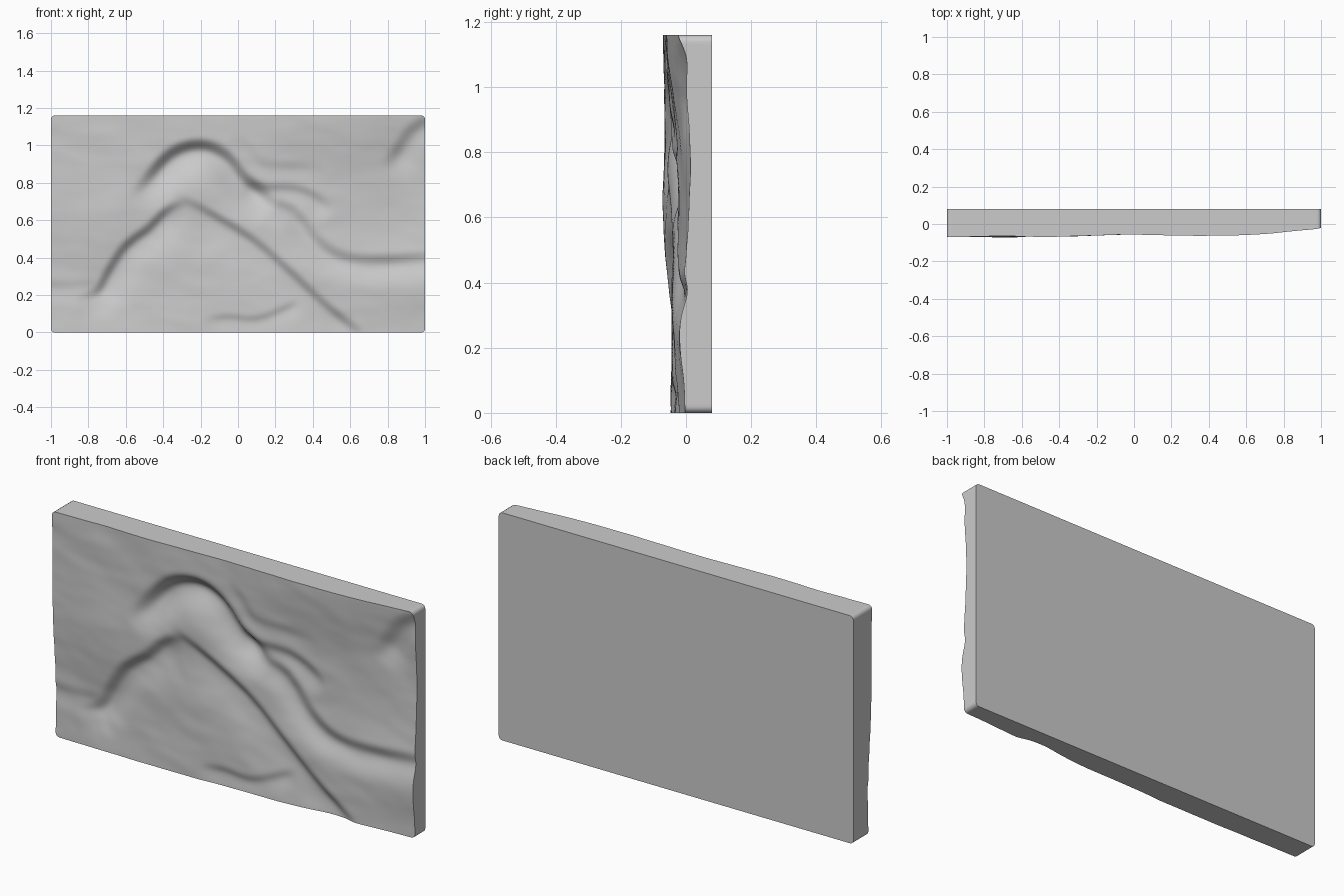
import bpy, bmesh, math
from mathutils import Vector, noise

if "Cube" in bpy.data.objects:
    bpy.data.objects.remove(bpy.data.objects["Cube"])

W, H, BACK, R = 1.0, 1.16, 0.08, 0.02
NX, NZ = 200, 116

# Broad depth of the front (hundredths of a unit), rows from bottom to top
BASE = [
    [-4.0, -4.5, -4.6, -4.2, -3.5, -2.2, -0.3],
    [-4.0, -4.6, -4.3, -4.5, -4.2, -3.2, -2.0],
    [-6.0, -6.8, -5.2, -4.8, -3.2, -1.2, 0.8],
    [-6.5, -6.5, -6.2, -5.2, -3.8, -2.2, 0.8],
    [-7.0, -6.6, -6.5, -5.8, -6.4, -5.6, -2.8],
]

# Creases: path, depth, width of steep side, decay on gentle side (right of the path)
CREASES = [
    # upper ridge line sweeping down to the right
    ([(-.56, .68), (-.46, .80), (-.34, .93), (-.2, .97), (-.08, .92), (.02, .80), (.12, .72), (.2, .66)],
     .055, .07, .10),
    ([(.02, .82), (.14, .68), (.28, .63), (.38, .50), (.5, .40), (.65, .36), (.82, .36), (1.1, .38), (1.4, .4)],
     .028, .07, .07),
    # long diagonal crease
    ([(-.36, .72), (-.22, .65), (.05, .49), (.25, .32), (.42, .16), (.60, .01), (.8, -.15)],
     .032, .05, .14),
    # left ridge line
    ([(-.88, .16), (-.74, .20), (-.67, .32), (-.58, .45), (-.46, .54), (-.36, .64), (-.24, .68)],
     .036, .05, .10),
    # small ledges
    ([(-.2, .05), (-.06, .07), (.1, .06), (.26, .12), (.34, .16)], .012, .03, .06),
    ([(.04, .80), (.14, .76), (.3, .75), (.42, .70), (.5, .62)], .018, .05, .07),
    ([(-.04, 1.05), (.04, .98), (.12, .88), (.3, .87), (.5, .84)], .009, .05, .06),
    ([(.8, .84), (.88, .96), (.95, 1.06), (1.1, 1.16), (1.3, 1.3)], .022, .07, .08),
    ([(-1.3, .24), (-1.0, .23), (-.85, .23), (-.7, .25)], .008, .06, .06),
]


def smooth(t):
    t = min(1, max(0, t))
    return t * t * (3 - 2 * t)


def cubic(p, t):
    n = len(p) - 1
    i = min(int(t), n - 1)
    f = t - i
    a, b, c, d = p[max(i - 1, 0)], p[i], p[i + 1], p[min(i + 2, n)]
    return b + .5 * f * (c - a + f * (2 * a - 5 * b + 4 * c - d + f * (3 * (b - c) + d - a)))


def refine(pts, n=3):
    xs, zs = zip(*pts)
    m = (len(pts) - 1) * n
    return [(cubic(xs, k / n), cubic(zs, k / n)) for k in range(m + 1)]


PATHS = [(refine(p), d, w, g) for p, d, w, g in CREASES]


def crease(x, z, path, depth, steep, gentle):
    best, side, along = 1e9, 1, 0
    n = len(path) - 1
    for k in range(n):
        (ax, az), (bx, bz) = path[k], path[k + 1]
        ux, uz, px, pz = bx - ax, bz - az, x - ax, z - az
        t = min(1, max(0, (px * ux + pz * uz) / (ux * ux + uz * uz)))
        d = (px - t * ux) ** 2 + (pz - t * uz) ** 2
        if d < best:
            best, side, along = d, ux * pz - uz * px, (k + t) / n
    d = math.sqrt(best) * (-1 if side > 0 else 1)
    fade = smooth(along / .25) * smooth((1 - along) / .25)
    if d < 0:
        shape = smooth(1 + d / steep)
    else:
        shape = math.exp(-(d / gentle) ** 2)
    return depth * fade * shape


def front_depth(x, z):
    u, v = (x + W) / (2 * W) * 6, z / H * 4
    y = cubic([cubic(row, u) for row in BASE], v) / 100
    for c in PATHS:
        y += crease(x, z, *c)
    # weathered surface detail
    y += .0035 * noise.noise(Vector((x * 4 + z * 2, z * 8, 1.3)))
    y += .0018 * noise.noise(Vector((x * 9 + z * 5, z * 18, 4.7)))
    return max(-.08, min(.03, y))


def round_corner(x, z):
    u, v = (abs(x) - W + R) / R, (abs(z - H / 2) - H / 2 + R) / R
    if u > 0 and v > 0:
        u, v = u * math.sqrt(1 - v * v / 2), v * math.sqrt(1 - u * u / 2)
        x = math.copysign(W - R + R * u, x)
        z = H / 2 + math.copysign(H / 2 - R + R * v, z - H / 2)
    return x, z


# Depth field, lightly blurred
Y = [[front_depth(-W + 2 * W * i / NX, H * j / NZ) for i in range(NX + 1)] for j in range(NZ + 1)]
for _ in range(5):
    Y = [[(2 * Y[j][i] + Y[j][max(i - 1, 0)] + Y[j][min(i + 1, NX)]
           + Y[max(j - 1, 0)][i] + Y[min(j + 1, NZ)][i]) / 6
          for i in range(NX + 1)] for j in range(NZ + 1)]

# Relief front
bm = bmesh.new()
V = []
for j in range(NZ + 1):
    row = []
    for i in range(NX + 1):
        x, z = round_corner(-W + 2 * W * i / NX, H * j / NZ)
        row.append(bm.verts.new((x, Y[j][i], z)))
    V.append(row)
for j in range(NZ):
    for i in range(NX):
        bm.faces.new((V[j][i], V[j][i + 1], V[j + 1][i + 1], V[j + 1][i]))

# Side walls and flat back
rim = V[0][:-1] + [r[-1] for r in V[:-1]] + V[-1][:0:-1] + [r[0] for r in V[:0:-1]]
back = [bm.verts.new((v.co.x, BACK, v.co.z)) for v in rim]
for k in range(len(rim)):
    m = (k + 1) % len(rim)
    bm.faces.new((rim[m], rim[k], back[k], back[m]))
bm.faces.new(back[::-1])
bmesh.ops.recalc_face_normals(bm, faces=bm.faces)

mesh = bpy.data.meshes.new("relief_panel")
bm.to_mesh(mesh)
bm.free()
panel = bpy.data.objects.new("relief_panel", mesh)
bpy.context.collection.objects.link(panel)
bpy.context.view_layer.objects.active = panel
panel.select_set(True)
bpy.ops.object.shade_smooth_by_angle(angle=math.radians(40))
